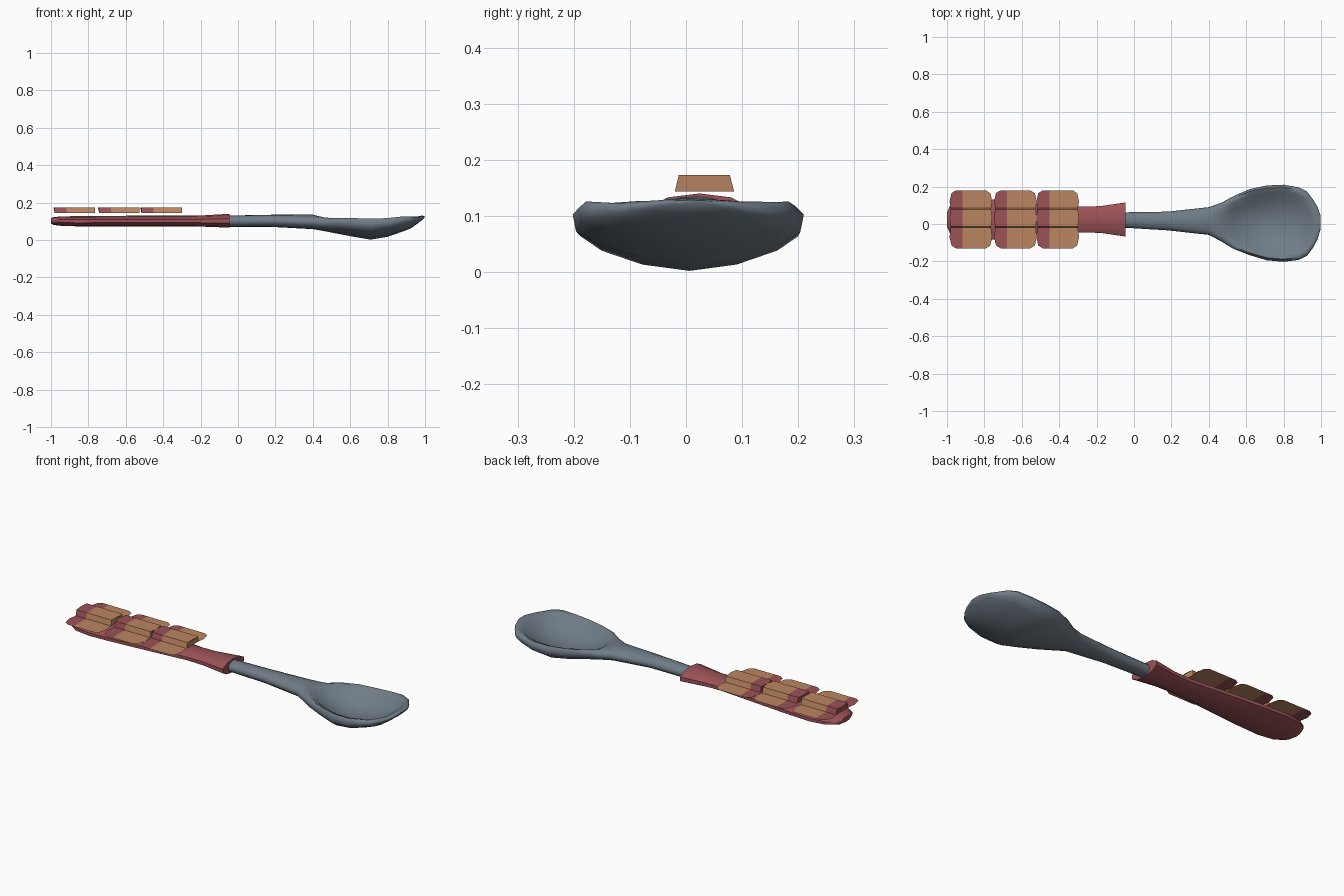
import bpy, bmesh, math

if "Cube" in bpy.data.objects:
    bpy.data.objects.remove(bpy.data.objects["Cube"])


def material(name, rgb):
    m = bpy.data.materials.new(name)
    m.diffuse_color = (*rgb, 1)
    m.use_nodes = True
    m.node_tree.nodes["Principled BSDF"].inputs["Base Color"].default_value = m.diffuse_color
    return m


STEEL = material("steel", (0.16, 0.20, 0.24))
MAROON = material("maroon", (0.33, 0.085, 0.095))
TAN = material("tan", (0.50, 0.24, 0.12))


def finish(bm, name, mats, smooth=None):
    bmesh.ops.recalc_face_normals(bm, faces=bm.faces)
    me = bpy.data.meshes.new(name)
    bm.to_mesh(me)
    bm.free()
    ob = bpy.data.objects.new(name, me)
    bpy.context.collection.objects.link(ob)
    for m in mats:
        me.materials.append(m)
    if smooth:
        bpy.ops.object.select_all(action='DESELECT')
        ob.select_set(True)
        bpy.context.view_layer.objects.active = ob
        bpy.ops.object.shade_smooth_by_angle(angle=math.radians(smooth))
    return ob


def loft(name, sections, mat, smooth):
    """Skin a list of closed rings and cap both ends."""
    bm = bmesh.new()
    rings = [[bm.verts.new(p) for p in s] for s in sections]
    n = len(rings[0])
    for a, b in zip(rings, rings[1:]):
        for i in range(n):
            j = (i + 1) % n
            bm.faces.new((a[i], a[j], b[j], b[i]))
    bm.faces.new(rings[0])
    bm.faces.new(rings[-1])
    return finish(bm, name, [mat], smooth)


# spoon section: right half from bottom centre over the rim to the cavity centre
BOWL_HALF = [(0, 0), (.42, .1), (.78, .32), (.97, .55), (1, .85),
             (.93, 1), (.8, .9), (.55, .42), (0, .25)]
ROUND_HALF = [(math.sin(math.pi * i / 8), .5 - .5 * math.cos(math.pi * i / 8)) for i in range(9)]


def spoon_section(x, yc, w, zb, zt, t):
    half = [(r[0] + (b[0] - r[0]) * t, r[1] + (b[1] - r[1]) * t)
            for r, b in zip(ROUND_HALF, BOWL_HALF)]
    full = half + [(-u, v) for u, v in half[-2:0:-1]]
    return [(x, yc + u * w, zb + v * (zt - zb)) for u, v in full]


# metal stem and bowl: x, centre y, half width, bottom, top, bowl amount
SPOON = [(-.08, .022, .04, .07, .13, 0), (.18, .016, .05, .07, .135, 0),
         (.40, .016, .074, .058, .135, 0), (.47, .01, .105, .046, .131, .2),
         (.53, .008, .14, .034, .126, .7), (.62, .01, .177, .017, .117, 1),
         (.71, .006, .2, .002, .114, 1), (.80, .004, .206, .017, .117, 1),
         (.88, .002, .194, .045, .127, .95), (.925, .002, .172, .062, .131, .7),
         (.96, .002, .125, .088, .132, .25), (.982, .005, .085, .105, .131, 0),
         (.998, .008, .035, .12, .128, 0)]
loft("spoon_bowl_and_stem", [spoon_section(*s) for s in SPOON], STEEL, 60)

# flattened grip: x, half width, bottom, top
GRIP = [(-1, .04, .088, .117), (-.985, .075, .08, .123), (-.94, .105, .075, .126),
        (-.85, .118, .073, .128), (-.72, .112, .073, .129), (-.52, .095, .073, .13),
        (-.28, .073, .073, .13), (-.18, .075, .071, .132), (-.045, .096, .066, .14)]
loft("grip", [[(x, .024 + w * math.sin(k * math.pi / 5),
                (b + t) / 2 + (t - b) / 2 * math.cos(k * math.pi / 5))
               for k in range(10)] for x, w, b, t in GRIP], MAROON, 45)

# two-tone grip pads: raised middle block with a flat wing on each side
LOW, HIGH = .143, .173
PAD = [(-.13, LOW, .08), (-.115, LOW, .104), (-.07, LOW, .114), (-.02, LOW, .108),
       (-.013, HIGH, .108), (.032, HIGH, .114), (.078, HIGH, .108),
       (.086, LOW, .108), (.12, LOW, .114), (.165, LOW, .104), (.18, LOW, .08)]


def pad(name, cx):
    bm = bmesh.new()
    rows = [[bm.verts.new((cx + x, y, z)) for x in (-w, -.045, w)] for y, z, w in PAD]
    for a, b in zip(rows, rows[1:]):
        for i in (0, 1):
            f = bm.faces.new((a[i], a[i + 1], b[i + 1], b[i]))
            f.material_index = i
    for i in (0, 2):  # block ends
        f = bm.faces.new([r[i] for r in rows[3:8]])
        f.material_index = min(i, 1)
    for i in (0, 1):  # block underside
        f = bm.faces.new((rows[3][i], rows[3][i + 1], rows[7][i + 1], rows[7][i]))
        f.material_index = i
    return finish(bm, name, [MAROON, TAN])


for i, cx in enumerate((-.872, -.634, -.408)):
    pad(f"grip_pad_{i + 1}", cx)
